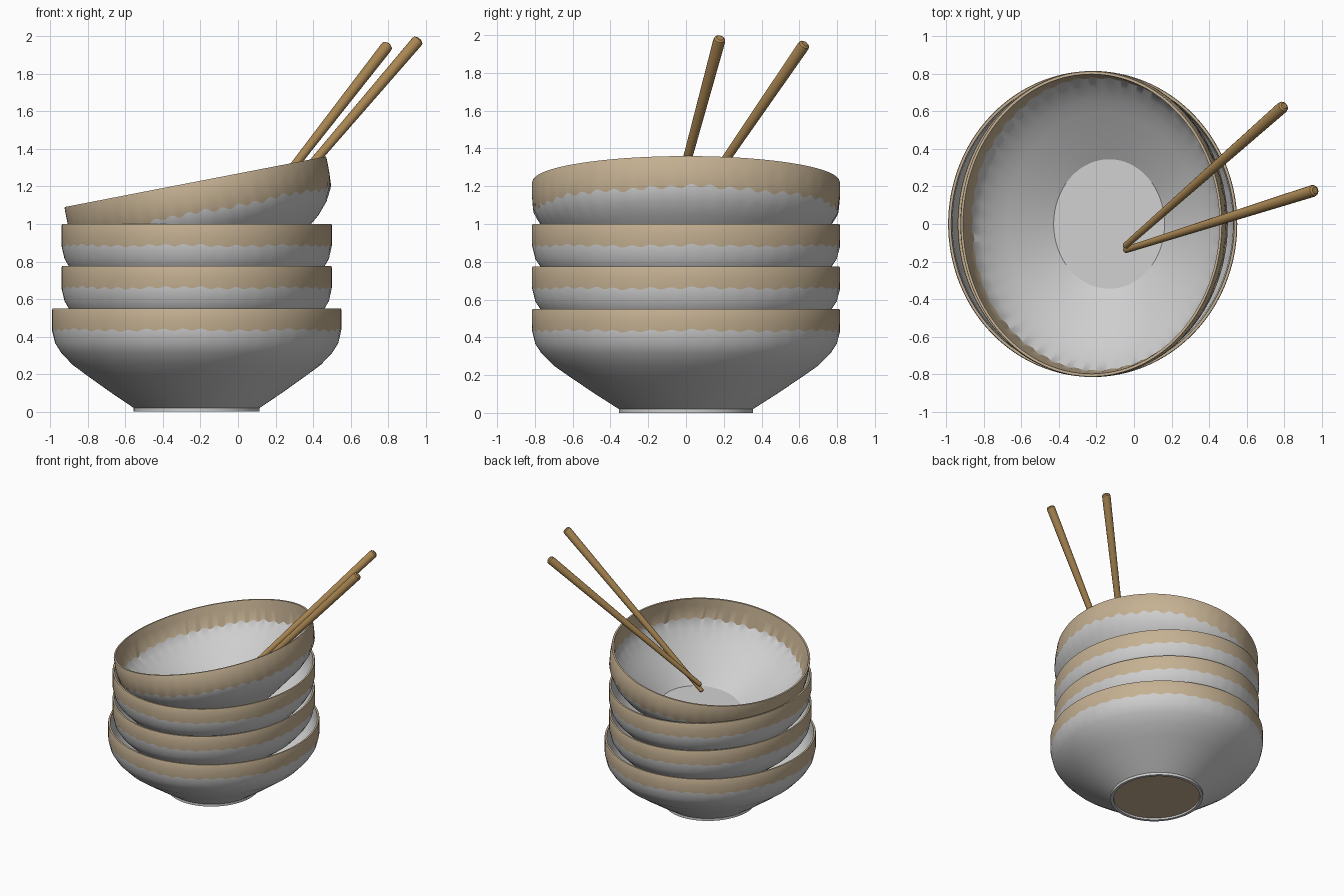
import bpy, bmesh, math
from mathutils import Vector, Matrix

if "Cube" in bpy.data.objects:
    bpy.data.objects.remove(bpy.data.objects["Cube"])


def material(name, rgb):
    m = bpy.data.materials.new(name)
    m.diffuse_color = (*rgb, 1)
    m.use_nodes = True
    m.node_tree.nodes["Principled BSDF"].inputs["Base Color"].default_value = m.diffuse_color
    return m


WHITE = material("white glaze", (0.62, 0.62, 0.62))
TAN = material("tan glaze", (0.56, 0.44, 0.29))
WOOD = material("wood", (0.40, 0.24, 0.085))

SEGMENTS = 240
# radius, height on the outside (foot to rim) and inside (rim to floor)
OUTER = [(0.355, 0.02), (0.485, 0.103), (0.614, 0.19), (0.70, 0.25), (0.765, 0.315)]
INNER = [(0.735, 0.33), (0.67, 0.268), (0.595, 0.215), (0.47, 0.13), (0.345, 0.05)]


def wave(a):
    """Uneven scallops along the lower edge of the glaze band."""
    return 0.010 * math.sin(48 * a) + 0.005 * math.sin(7 * a + 1) + 0.003 * math.sin(19 * a)


def wall_radius(h, inset):
    """Radius of the nearly upright upper wall."""
    t = min(1, max(0, (h - 0.315) / 0.12))
    return 0.765 + 0.05 * (1 - (1 - t) ** 2) - inset


def bowl(name, place, x_scale, edge, amount, inner_band):
    bm = bmesh.new()
    rings, kinds = [], []

    def ring(r, h, kind, wavy=False, inset=None):
        verts = []
        for i in range(SEGMENTS):
            a = 2 * math.pi * i / SEGMENTS
            hh = h + (amount * wave(a) if wavy else 0)
            rr = r if inset is None else wall_radius(hh, inset)
            verts.append(bm.verts.new((rr * math.cos(a) * x_scale, rr * math.sin(a), hh)))
        rings.append(verts)
        kinds.append(kind)          # material of the strip above this ring

    # foot
    ring(0.33, 0.014, 0)
    ring(0.332, 0.0, 0)
    ring(0.355, 0.0, 0)
    # outside wall, glaze band and rim
    for r, h in OUTER:
        ring(r, h, 0)
    if edge > 0.4:
        ring(0, 0.365, 0, inset=0)
    ring(0, edge, 1, wavy=True, inset=0)
    ring(0, (edge + 0.54) / 2, 1, inset=0)
    ring(0, 0.543, 1, inset=0)
    ring(0.812, 0.55, 1)
    ring(0.798, 0.55, 1 if inner_band else 0)
    # inside wall down to the floor
    ring(0, 0.49, 1 if inner_band else 0, inset=0.024)
    ring(0, edge, 0, wavy=True, inset=0.027)
    for r, h in INNER:
        ring(r, h, 0)

    for k, (lo, hi) in enumerate(zip(rings, rings[1:])):
        for i in range(SEGMENTS):
            j = (i + 1) % SEGMENTS
            f = bm.faces.new((lo[i], lo[j], hi[j], hi[i]))
            f.material_index = kinds[k]
    bm.faces.new(rings[0][::-1]).material_index = 1     # unglazed underside
    bm.faces.new(rings[-1]).material_index = 0          # floor
    finish(name, bm, [WHITE, TAN], place)


def finish(name, bm, mats, place):
    bmesh.ops.recalc_face_normals(bm, faces=bm.faces)
    me = bpy.data.meshes.new(name)
    bm.to_mesh(me)
    bm.free()
    ob = bpy.data.objects.new(name, me)
    bpy.context.collection.objects.link(ob)
    for m in mats:
        me.materials.append(m)
    ob.matrix_world = place
    bpy.ops.object.select_all(action='DESELECT')
    ob.select_set(True)
    bpy.context.view_layer.objects.active = ob
    bpy.ops.object.shade_smooth_by_angle(angle=math.radians(32))


def chopstick(name, tip, top):
    tip, top = Vector(tip), Vector(top)
    length = (top - tip).length
    profile = [(0.011, 0), (0.017, 0.008), (0.032, length - 0.02),
               (0.029, length - 0.008), (0.018, length)]
    bm = bmesh.new()
    n = 16
    rings = [[bm.verts.new((r * math.cos(2 * math.pi * i / n), r * math.sin(2 * math.pi * i / n), h))
              for i in range(n)] for r, h in profile]
    for lo, hi in zip(rings, rings[1:]):
        for i in range(n):
            j = (i + 1) % n
            bm.faces.new((lo[i], lo[j], hi[j], hi[i]))
    bm.faces.new(rings[0][::-1])
    bm.faces.new(rings[-1])
    turn = (top - tip).to_track_quat('Z', 'Y').to_matrix().to_4x4()
    finish(name, bm, [WOOD], Matrix.Translation(tip) @ turn)


# stacked bowls
for name, z, sx in (("bottom_bowl", 0, 0.945), ("second_bowl", 0.225, 0.883), ("third_bowl", 0.45, 0.883)):
    bowl(name, Matrix.Translation((-0.22, 0, z)), sx, 0.435, 0.6, False)

# tilted bowl on top
tilt = Matrix.Rotation(-math.radians(10.95), 4, 'Y')
bowl("top_bowl", Matrix.Translation((-0.123, 0, 0.685)) @ tilt, 0.872, 0.385, 1.0, True)

# chopsticks leaning on the rim
chopstick("front_chopstick", (-0.05, -0.14, 0.80), (0.965, 0.18, 1.985))
chopstick("back_chopstick", (-0.05, -0.12, 0.86), (0.80, 0.63, 1.955))
